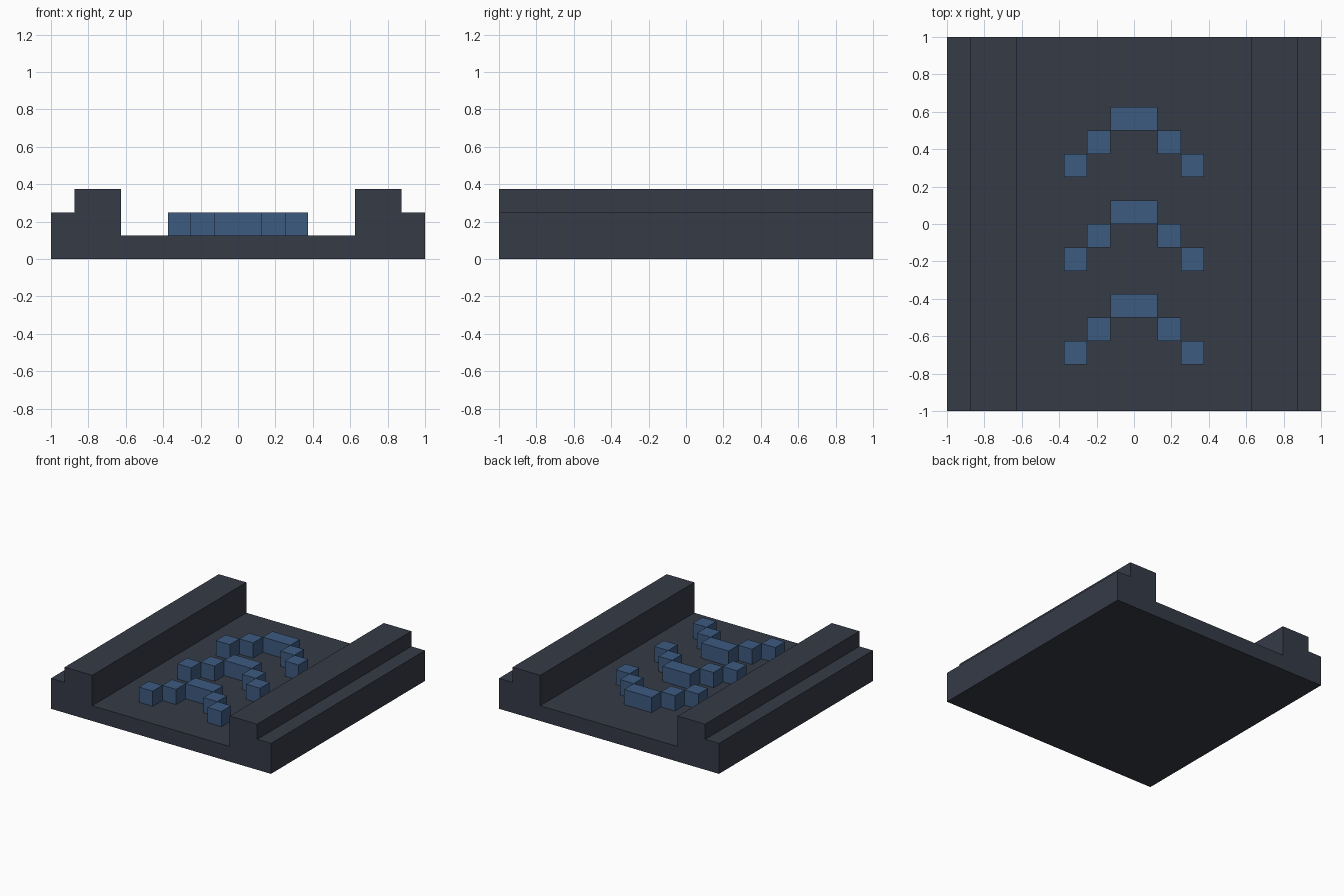
import bpy, bmesh
from mathutils import Matrix, Vector

if "Cube" in bpy.data.objects:
    bpy.data.objects.remove(bpy.data.objects["Cube"])


def material(name, rgb):
    m = bpy.data.materials.new(name)
    m.diffuse_color = (*rgb, 1)
    m.use_nodes = True
    m.node_tree.nodes["Principled BSDF"].inputs["Base Color"].default_value = m.diffuse_color
    return m


dark = material("dark slate", (0.036, 0.043, 0.062))
blue = material("arrow blue", (0.046, 0.105, 0.216))


def finish(name, bm, mat):
    bmesh.ops.recalc_face_normals(bm, faces=bm.faces)
    mesh = bpy.data.meshes.new(name)
    bm.to_mesh(mesh)
    bm.free()
    mesh.materials.append(mat)
    obj = bpy.data.objects.new(name, mesh)
    bpy.context.collection.objects.link(obj)
    return obj


# Track bed: stepped channel profile extruded along y
half = [(0.625, 0.125), (0.625, 0.375), (0.875, 0.375),
        (0.875, 0.25), (1, 0.25), (1, 0)]
profile = half + [(-x, z) for x, z in reversed(half)]
bm = bmesh.new()
face = bm.faces.new([bm.verts.new((x, -1, z)) for x, z in profile])
ext = bmesh.ops.extrude_face_region(bm, geom=[face], use_keep_orig=True)
verts = [g for g in ext["geom"] if isinstance(g, bmesh.types.BMVert)]
bmesh.ops.translate(bm, verts=verts, vec=(0, 2, 0))
finish("track_bed", bm, dark)


def add_block(bm, x, y, width):
    size = Matrix.Diagonal((width, 0.125, 0.125, 1))
    bmesh.ops.create_cube(bm, size=1, matrix=Matrix.Translation((x, y, 0.1875)) @ size)


# Three chevron arrows: a wide tip and two stepped arms each
for i, tip_y in enumerate((-0.4375, 0.0625, 0.5625)):
    bm = bmesh.new()
    add_block(bm, 0, tip_y, 0.25)
    for side in (-1, 1):
        for step in (1, 2):
            add_block(bm, side * (0.0625 + 0.125 * step), tip_y - 0.125 * step, 0.125)
    finish(f"chevron_{i + 1}", bm, blue)
